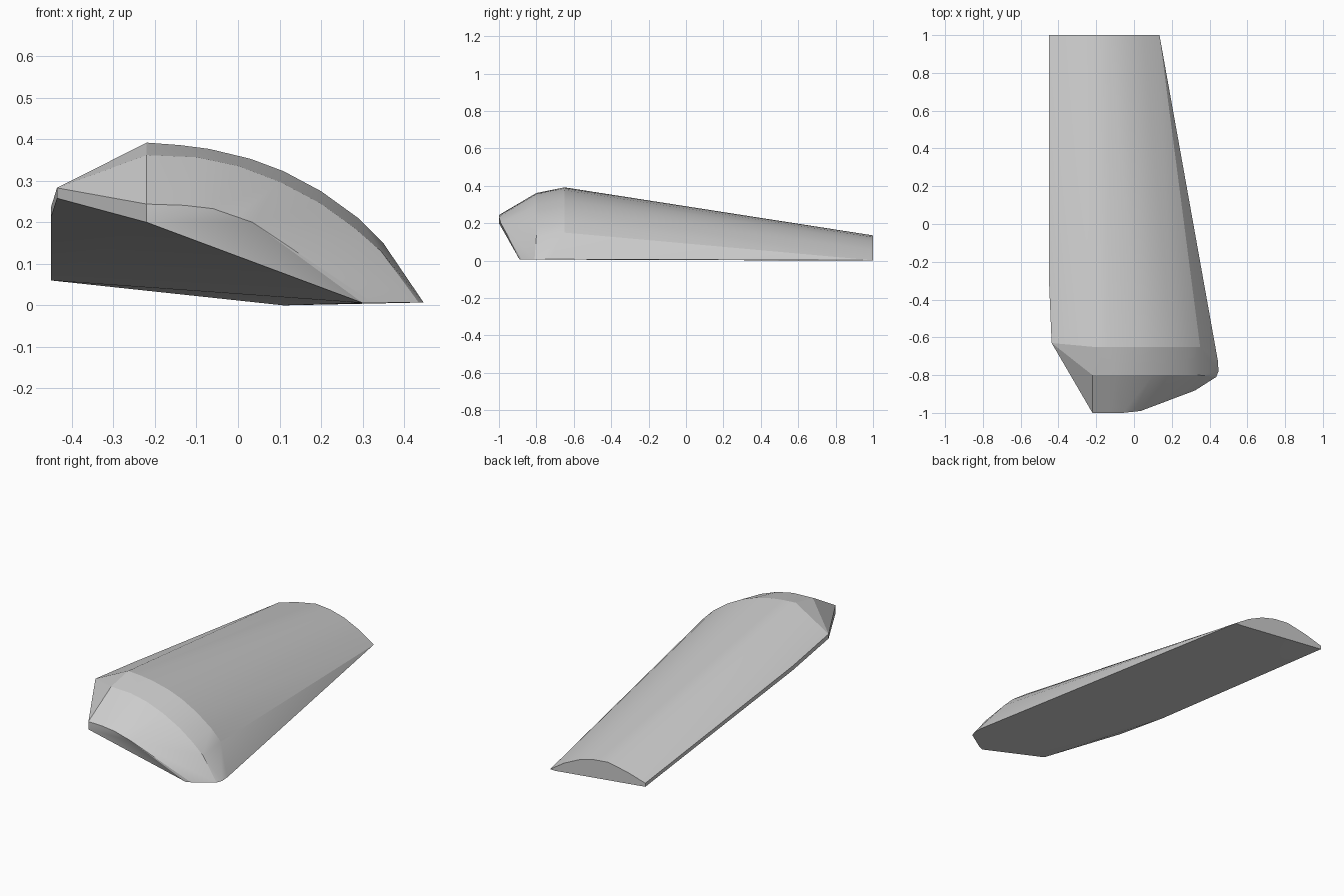
import bpy, bmesh, math

if "Cube" in bpy.data.objects:
    bpy.data.objects.remove(bpy.data.objects["Cube"])


def section(y, profile):
    """Place an (x, z) profile at depth y."""
    return [(x, y, z) for x, z in profile]


# Rear end: shallow arc above a sloping chord
points = section(1.0, [(-0.45, 0.06), (-0.45, 0.08), (-0.34, 0.112), (-0.22, 0.135),
                       (-0.13, 0.126), (-0.045, 0.103), (0.05, 0.058),
                       (0.135, 0.002), (0.11, 0)])

# Highest rib: arched profile
points += section(-0.65, [(-0.22, 0.392), (-0.14, 0.386), (-0.07, 0.377), (0.03, 0.353),
                          (0.11, 0.323), (0.20, 0.275), (0.29, 0.21), (0.35, 0.15)])

# Second rib, slightly smaller
points += section(-0.80, [(-0.22, 0.362), (-0.10, 0.357), (0.0, 0.336), (0.10, 0.298),
                          (0.20, 0.245), (0.28, 0.187), (0.345, 0.13)])

# Nose
points += section(-1.0, [(-0.22, 0.2), (-0.22, 0.244), (-0.13, 0.241), (-0.06, 0.233)])
points += section(-0.99, [(0.0, 0.216), (0.035, 0.2)])

# Left side edge and its front corner
points += [(-0.45, -0.3, 0.214), (-0.45, -0.3, 0.238),
           (-0.436, -0.63, 0.258), (-0.436, -0.63, 0.283)]

# Lower right edge and underside corners
points += [(0.445, -0.73, 0.008), (0.447, -0.78, 0.007), (0.435, -0.81, 0.007),
           (0.325, -0.88, 0.006), (0.30, -0.89, 0.006)]

# Faceted convex shell
bm = bmesh.new()
for p in points:
    bm.verts.new(p)
hull = bmesh.ops.convex_hull(bm, input=bm.verts)
loose = [v for v in bm.verts if not v.link_faces]
bmesh.ops.delete(bm, geom=loose, context='VERTS')
bmesh.ops.dissolve_limit(bm, angle_limit=math.radians(0.5), verts=bm.verts, edges=bm.edges)
bmesh.ops.recalc_face_normals(bm, faces=bm.faces)

mesh = bpy.data.meshes.new("tapered_shell")
bm.to_mesh(mesh)
bm.free()
shell = bpy.data.objects.new("tapered_shell", mesh)
bpy.context.collection.objects.link(shell)

# Smooth the arch, keep hard edges crisp
bpy.context.view_layer.objects.active = shell
shell.select_set(True)
bpy.ops.object.shade_smooth_by_angle(angle=math.radians(15))
